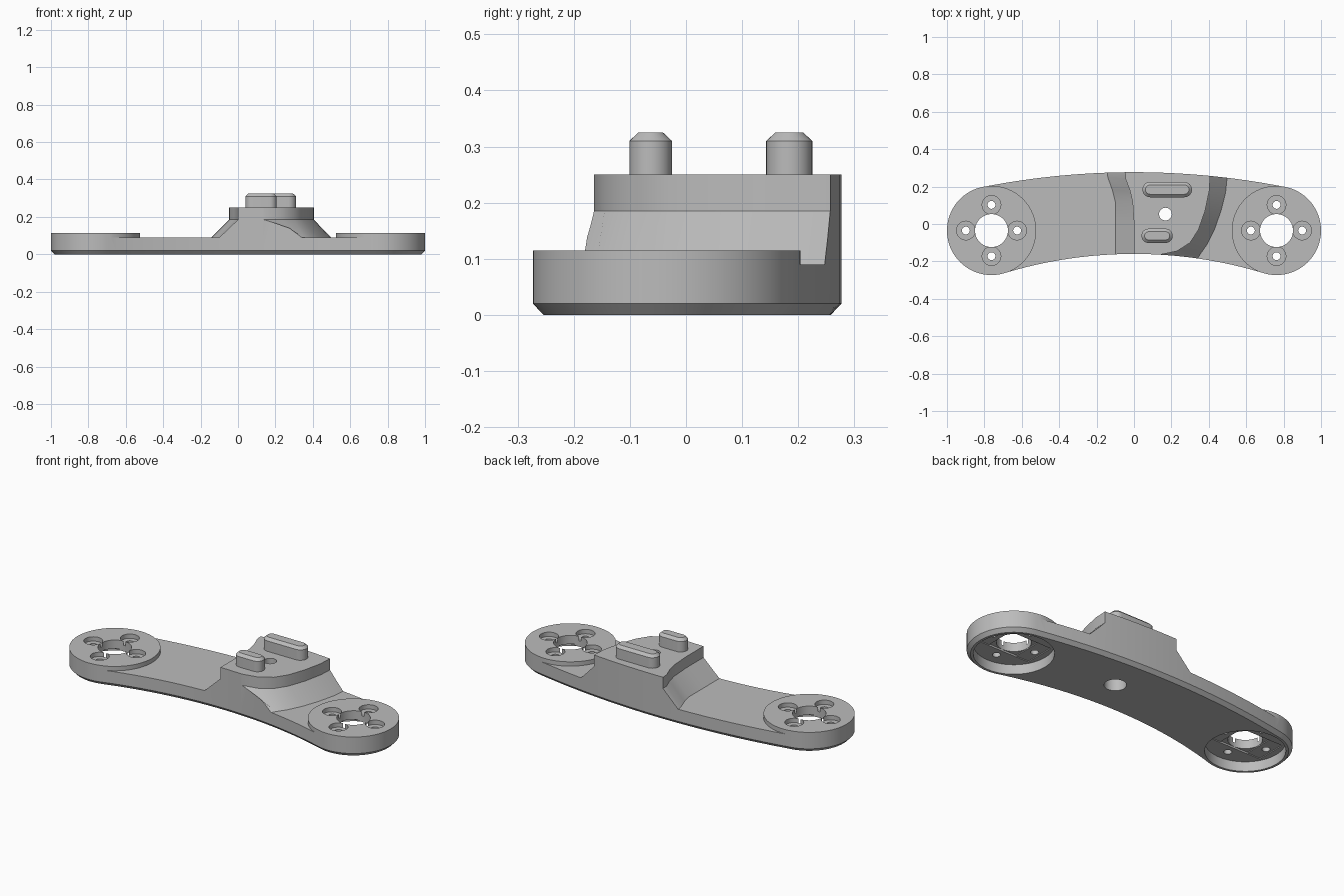
import bpy, bmesh, math

if "Cube" in bpy.data.objects:
    bpy.data.objects.remove(bpy.data.objects["Cube"])

gray = bpy.data.materials.new("light gray")
gray.diffuse_color = (0.5, 0.5, 0.5, 1)
gray.use_nodes = True
gray.node_tree.nodes["Principled BSDF"].inputs["Base Color"].default_value = gray.diffuse_color


def loft(name, rings):
    """Closed solid through rings of equal point count, bottom to top."""
    bm = bmesh.new()
    loops = [[bm.verts.new(p) for p in ring] for ring in rings]
    n = len(loops[0])
    bm.faces.new(loops[0][::-1])
    bm.faces.new(loops[-1])
    for a, b in zip(loops, loops[1:]):
        for i in range(n):
            j = (i + 1) % n
            bm.faces.new((a[i], a[j], b[j], b[i]))
    bmesh.ops.recalc_face_normals(bm, faces=bm.faces)
    me = bpy.data.meshes.new(name)
    bm.to_mesh(me)
    bm.free()
    me.materials.append(gray)
    ob = bpy.data.objects.new(name, me)
    bpy.context.collection.objects.link(ob)
    return ob


def at(pts, z):
    return [(x, y, z) for x, y in pts]


def circle(x, y, r, n=64):
    return [(x + r * math.cos(2 * math.pi * i / n),
             y + r * math.sin(2 * math.pi * i / n)) for i in range(n)]


def box(x0, x1, y0, y1):
    return [(x0, y0), (x1, y0), (x1, y1), (x0, y1)]


def activate(ob):
    bpy.ops.object.select_all(action='DESELECT')
    ob.select_set(True)
    bpy.context.view_layer.objects.active = ob


def cut(target, pts, z0, z1):
    cut_with(target, loft("cutter", [at(pts, z0), at(pts, z1)]))


def cut_with(target, cutter):
    mod = target.modifiers.new("cut", 'BOOLEAN')
    mod.operation, mod.solver, mod.object = 'DIFFERENCE', 'EXACT', cutter
    activate(target)
    bpy.ops.object.modifier_apply(modifier=mod.name)
    bpy.data.objects.remove(cutter)


def inset(pts, d):
    out = []
    for i, (x, y) in enumerate(pts):
        (x0, y0), (x1, y1) = pts[i - 1], pts[(i + 1) % len(pts)]
        l = math.hypot(x1 - x0, y1 - y0)
        out.append((x - (y1 - y0) / l * d, y + (x1 - x0) / l * d))
    return out


# Curved arm outline: round ends joined by two shallow arcs (counterclockwise)
CX, CY, R = 0.762, -0.035, 0.238


def arc_y(x, y0, radius):
    return y0 - (radius - math.sqrt(radius * radius - x * x))


right = [(CX + R * math.cos(math.radians(a)), CY + R * math.sin(math.radians(a)))
         for a in [-106.6 + 185.6 * i / 40 for i in range(41)]]
left = [(-x, y) for x, y in right[::-1]]
xt, xb = right[-1][0], right[0][0]
top = [(xt * (1 - i / 16), ) for i in range(1, 32)]
top = [(x, arc_y(x, 0.277, 4.17)) for (x,) in top]
low = [(xb * (i / 16 - 1), arc_y(xb * (i / 16 - 1), -0.16, 2.39)) for i in range(1, 32)]
outline = right + top + left + low

body = loft("arm_body", [at(inset(outline, 0.019), 0), at(outline, 0.02), at(outline, 0.25)])

# Central raised hub with flared sides, kept while the rest is cut down
slab = [(-0.05, 0.32), (-0.045, 0.24), (-0.022, 0.18), (-0.008, 0.12), (0, 0), (0, -0.3),
        (0.1, -0.3), (0.13, -0.166), (0.23, -0.145), (0.30, -0.10), (0.345, -0.03),
        (0.38, 0.07), (0.403, 0.18), (0.41, 0.32)]
foot = [(-0.145, 0.32), (-0.14, 0.25), (-0.115, 0.18), (-0.1, 0.12), (-0.1, 0), (-0.1, -0.3),
        (0.2, -0.3), (0.325, -0.21), (0.355, -0.16), (0.39, -0.11), (0.43, -0.03),
        (0.465, 0.07), (0.49, 0.17), (0.505, 0.32)]
waste = loft("waste", [at(box(-1.2, 1.2, -0.29, 0.31), 0.09), at(box(-1.2, 1.2, -0.29, 0.31), 0.4)])
cut_with(waste, loft("hub", [at(foot, 0.05), at(foot, 0.09), at(slab, 0.185), at(slab, 0.5)]))
for s in (-1, 1):
    cut(waste, circle(s * CX, CY, R + 0.001, 96), 0.05, 0.115)
cut_with(body, waste)

# Round end mounts: underside pocket, centre bore, four counterbored screw holes
for s in (-1, 1):
    x = s * CX
    cut(body, circle(x, CY, 0.205), -0.1, 0.055)
    cut(body, box(x - 0.17, x + 0.17, CY - 0.088, CY + 0.088), -0.1, 0.060)
    cut(body, box(x - 0.089, x + 0.089, CY - 0.089, CY + 0.089), -0.1, 0.065)
    cut(body, circle(x, CY, 0.088), -0.1, 0.3)
    for dx, dy in ((0.137, 0), (-0.137, 0), (0, 0.137), (0, -0.137)):
        cut(body, circle(x + dx, CY + dy, 0.05, 32), 0.09, 0.3)
        cut(body, circle(x + dx, CY + dy, 0.021, 24), -0.1, 0.3)

# Hub bolt hole, wider from below
cut(body, circle(0.168, 0.053, 0.034, 32), -0.1, 0.4)
cut(body, circle(0.168, 0.053, 0.057, 32), -0.1, 0.17)


# Chamfered locating keys on the hub
def key(name, x0, x1, y, r):
    def slot(k):
        pts = []
        for cx, a0 in ((x1 - r, -90), (x0 + r, 90)):
            for i in range(17):
                a = math.radians(a0 + 180 * i / 16)
                pts.append((cx + k * math.cos(a), y + k * math.sin(a)))
        return pts
    return loft(name, [at(slot(r), 0.24), at(slot(r), 0.31), at(slot(r - 0.016), 0.325)])


long_key = key("long_key", 0.045, 0.31, 0.184, 0.041)
short_key = key("short_key", 0.04, 0.207, -0.063, 0.038)

for ob in (body, long_key, short_key):
    activate(ob)
    bpy.ops.object.shade_smooth_by_angle(angle=math.radians(25))
